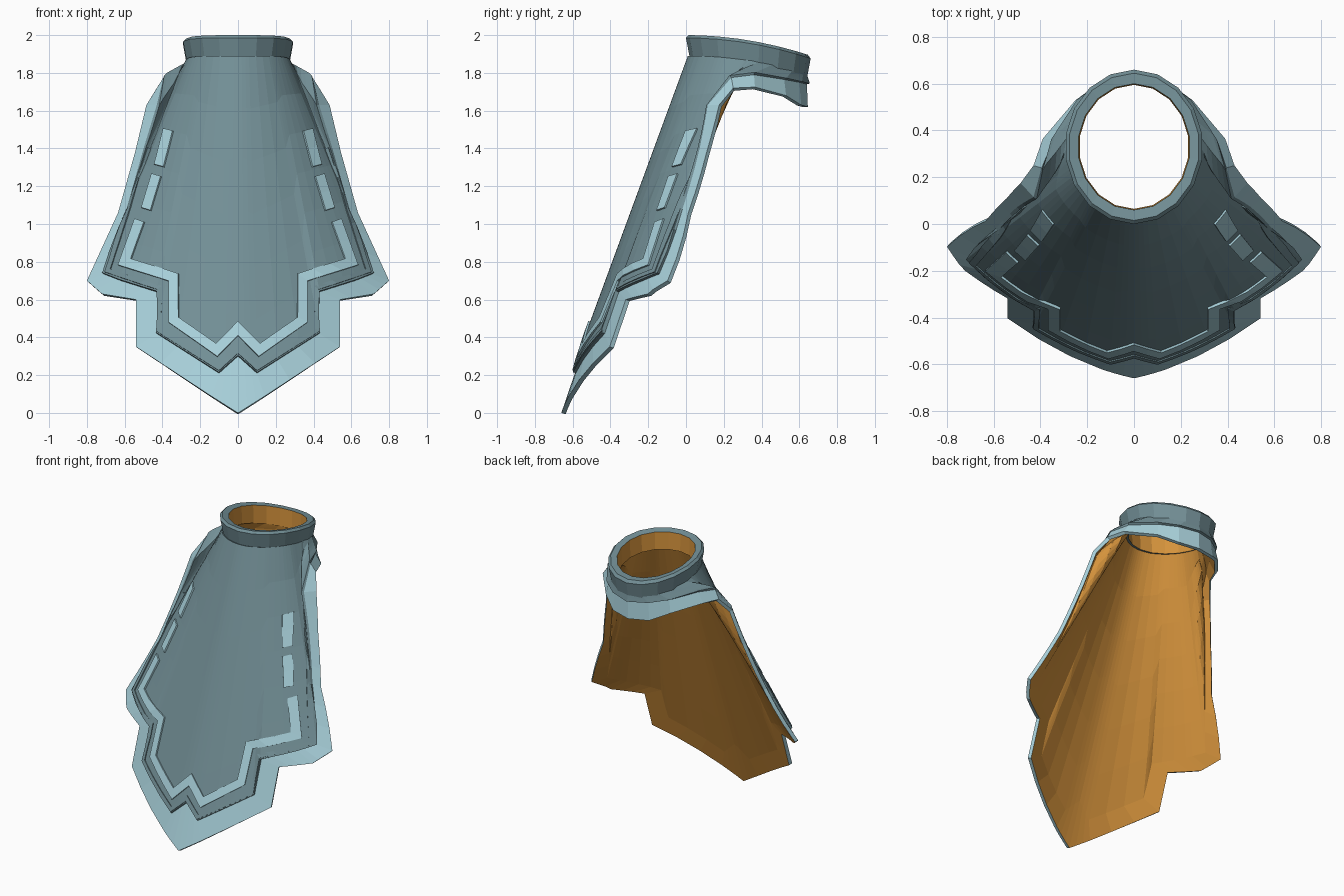
import bpy, bmesh
from math import sin, cos, pi, radians
from mathutils import Vector
from mathutils.bvhtree import BVHTree

if "Cube" in bpy.data.objects:
    bpy.data.objects.remove(bpy.data.objects["Cube"], do_unlink=True)


def material(name, rgb):
    m = bpy.data.materials.new(name)
    m.use_nodes = True
    m.diffuse_color = (*rgb, 1)
    m.node_tree.nodes["Principled BSDF"].inputs["Base Color"].default_value = (*rgb, 1)
    return m


LIGHT = material("pale blue", (0.39, 0.63, 0.70))
DARK = material("slate teal", (0.17, 0.275, 0.305))
LINING = material("amber lining", (0.66, 0.29, 0.045))


def make(name, verts, faces, mats):
    me = bpy.data.meshes.new(name)
    me.from_pydata([tuple(v) for v in verts], [], faces)
    for m in mats:
        me.materials.append(m)
    ob = bpy.data.objects.new(name, me)
    bpy.context.collection.objects.link(ob)
    return ob


def thicken(ob, amount, offset, inner=0):
    s = ob.modifiers.new("thickness", "SOLIDIFY")
    s.thickness, s.offset, s.material_offset = amount, offset, inner


def drape(x, z):
    """Point on the hanging front of the cloth."""
    k = 0.47 + 0.74 * max(0, z - 0.65)
    return Vector((x, -0.66 + 0.34 * z + k * x * x, z))


def neck(deg):
    a = radians(deg)
    y = 0.325 - 0.3 * cos(a)
    return Vector((0.262 * sin(a), y, 1.885 - 0.25 * y * y))


# Half outline from front centre to back centre: neck angle, panel edge, hem
FRONT = [(0, (0, .30), (0, 0)), (12, (.10, .21), (.14, .088)),
         (36, (.43, .42), (.54, .35)), (44, (.43, .64), (.54, .60)),
         (58, (.62, .70), (.72, .63)), (68, (.71, .735), (.80, .70)),
         (78, (.59, 1.08), (.635, 1.06)), (86, (.50, 1.40), (.545, 1.38)),
         (94, (.43, 1.63), (.485, 1.63))]
BACK = [(102, (.395, .24, 1.775), (.43, .25, 1.72)),
        (115, (.345, .36, 1.79), (.39, .365, 1.725)),
        (140, (.235, .52, 1.765), (.25, .53, 1.68)),
        (160, (.13, .60, 1.75), (.14, .61, 1.63)),
        (180, (0, .64, 1.74), (0, .645, 1.62))]

columns = []
SUB = 3
for (a0, p0, h0), (a1, p1, h1) in zip(FRONT, FRONT[1:]):
    for i in range(SUB):
        t = i / SUB
        p = Vector(p0).lerp(Vector(p1), t)
        h = Vector(h0).lerp(Vector(h1), t)
        columns.append((neck(a0 + (a1 - a0) * t), drape(*p), drape(*h)))
a, p, h = FRONT[-1]
columns.append((neck(a), drape(*p), drape(*h)))
columns += [(neck(a), Vector(p), Vector(h)) for a, p, h in BACK]


def flip(v):
    return Vector((-v.x, v.y, v.z))


ring = columns + [tuple(flip(v) for v in c) for c in reversed(columns[1:-1])]


def loft(rows):
    """Vertices and outward quads for a closed loop of columns."""
    n, r = len(rows), len(rows[0])
    faces = [(i * r + j, i * r + j + 1, (i + 1) % n * r + j + 1, (i + 1) % n * r + j)
             for i in range(n) for j in range(r - 1)]
    return [v for c in rows for v in c], faces


ROWS = 6
upper = [[n.lerp(p, j / ROWS) for j in range(ROWS + 1)] for n, p, h in ring]
whole = [u + [c[2]] for u, c in zip(upper, ring)]

# Cape cloth with pale border and amber inside
cape = make("cape_cloth", *loft(whole), [LIGHT, LINING])
thicken(cape, 0.024, -1, 1)

# Raised dark panel covering everything above the border
panel_verts, panel_faces = loft(upper)
panel = make("cape_panel", panel_verts, panel_faces, [DARK])
thicken(panel, 0.016, 1)
surface = BVHTree.FromPolygons(panel_verts, panel_faces)


def project(x, z, lift):
    hit, normal, _, _ = surface.ray_cast(Vector((x, -3, z)), Vector((0, 1, 0)))
    if hit is None:
        hit, normal, _, _ = surface.find_nearest(drape(x, z))
    if normal.y > 0:
        normal = -normal
    return hit + normal * lift


def ribbon(name, path, width, mat, height=0.012):
    """Raised strip with mitred corners laid on the panel."""
    pts = [Vector(p) for p in path]
    sides = []
    for i, p in enumerate(pts):
        d0 = (p - pts[max(i - 1, 0)]).normalized() if i else None
        d1 = (pts[i + 1] - p).normalized() if i < len(pts) - 1 else None
        d0, d1 = d0 or d1, d1 or d0
        n0, n1 = Vector((-d0.y, d0.x)), Vector((-d1.y, d1.x))
        m = (n0 + n1).normalized()
        m *= width / 2 / max(m.dot(n0), 0.4)
        sides.append((p + m, p - m))
    pairs = []
    for (l0, r0), (l1, r1) in zip(sides, sides[1:]):
        steps = max(2, int((l1 - l0).length / 0.07))
        pairs += [(l0.lerp(l1, k / steps), r0.lerp(r1, k / steps)) for k in range(steps)]
    pairs.append(sides[-1])
    verts = [project(q.x, q.y, 0.014) for pair in pairs for q in pair]
    faces = [(2 * i, 2 * i + 1, 2 * i + 3, 2 * i + 2) for i in range(len(pairs) - 1)]
    ob = make(name, verts, faces, [mat])
    if sum(f.normal.y for f in ob.data.polygons) > 0:
        ob.data.flip_normals()
    thicken(ob, height, 1)


def both_sides(half):
    return [(-x, z) for x, z in reversed(half[1:])] + half


# Zigzag stripe and the lip along the panel edge
ribbon("zigzag_stripe", both_sides([(0, .44), (.11, .325), (.335, .485), (.335, .71),
                                    (.59, .79), (.51, 1.01)]), 0.052, LIGHT)
ribbon("panel_lip", both_sides([(0, .325), (.10, .232), (.415, .432), (.415, .655),
                                (.68, .745), (.57, 1.08), (.48, 1.40)]), 0.024, DARK, 0.008)

# Dashes above the stripe
for side, label in ((1, "left"), (-1, "right")):
    for part, dash in (("upper", [(.355, 1.49), (.405, 1.30)]),
                       ("lower", [(.42, 1.25), (.475, 1.07)])):
        ribbon(f"{part}_dash_{label}", [(side * x, z) for x, z in dash], 0.05, LIGHT)


# Collar: flared oval band, lower at the back
def collar_point(a, rx, ry, top, drop, cy=0.33):
    y = cy - ry * cos(a)
    return Vector((rx * sin(a), y, top - drop * y * y))


SIDES = 18
profile = [(.235, .265, 1.87, .27), (.24, .27, 1.99, .25), (.28, .315, 2.0, .25),
           (.295, .33, 1.985, .25), (.275, .31, 1.88, .27), (.235, .265, 1.87, .27)]
loops = [[collar_point(2 * pi * i / SIDES, *q) for q in profile] for i in range(SIDES)]
collar = make("collar", *loft(loops), [DARK, LINING])
for i, f in enumerate(collar.data.polygons):
    f.material_index = 1 if i % (len(profile) - 1) == 0 else 0
bm = bmesh.new()
bm.from_mesh(collar.data)
bmesh.ops.remove_doubles(bm, verts=bm.verts, dist=1e-4)
bmesh.ops.recalc_face_normals(bm, faces=bm.faces)
bm.to_mesh(collar.data)
bm.free()
